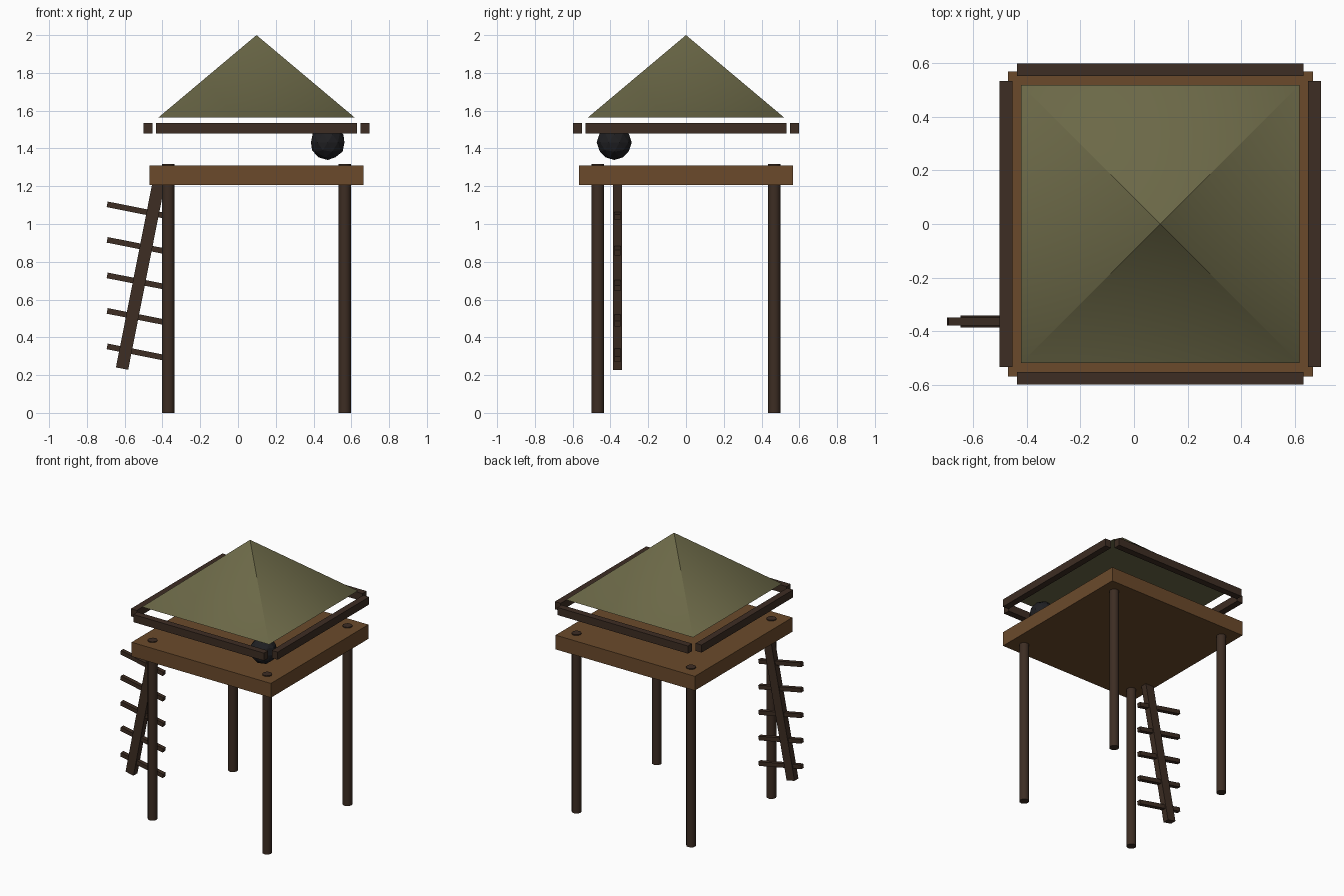
import bpy, bmesh, math
from mathutils import Matrix, Vector

old = bpy.data.objects.get("Cube")
if old:
    bpy.data.objects.remove(old, do_unlink=True)


def material(name, rgb):
    # 8-bit display colour converted to linear
    lin = [((c / 255 + 0.055) / 1.055) ** 2.4 for c in rgb]
    mat = bpy.data.materials.new(name)
    mat.use_nodes = True
    mat.diffuse_color = (*lin, 1)
    mat.node_tree.nodes["Principled BSDF"].inputs["Base Color"].default_value = (*lin, 1)
    return mat


DARK_WOOD = material("dark_wood", (61, 45, 35))
PLANK = material("plank_brown", (107, 74, 43))
THATCH = material("olive_thatch", (107, 104, 71))
IRON = material("black_iron", (31, 31, 34))


def finish(name, bm, mat, smooth=False):
    mesh = bpy.data.meshes.new(name)
    for face in bm.faces:
        face.smooth = smooth
    bm.to_mesh(mesh)
    bm.free()
    mesh.materials.append(mat)
    obj = bpy.data.objects.new(name, mesh)
    bpy.context.collection.objects.link(obj)
    return obj


def box(name, centre, size, mat, tilt=0.0):
    bm = bmesh.new()
    bmesh.ops.create_cube(bm, size=1, matrix=Matrix.Diagonal((*size, 1)))
    obj = finish(name, bm, mat)
    obj.location = centre
    obj.rotation_euler.y = tilt
    return obj


CX = 0.098  # centre of the tower in x

# Platform
box("platform", (CX, 0, 1.258), (1.135, 1.135, 0.105), PLANK)

# Legs, poking just through the deck
for x_name, sx in (("right", -1), ("left", 1)):
    for y_name, sy in (("front", -1), ("back", 1)):
        bm = bmesh.new()
        bmesh.ops.create_cone(bm, cap_ends=True, segments=12, radius1=0.033,
                              radius2=0.033, depth=1.317)
        leg = finish(f"{y_name}_{x_name}_leg", bm, DARK_WOOD, True)
        leg.location = (CX + sx * 0.467, sy * 0.467, 0.6585)
        bpy.ops.object.select_all(action="DESELECT")
        bpy.context.view_layer.objects.active = leg
        leg.select_set(True)
        bpy.ops.object.shade_smooth_by_angle(angle=math.radians(40))

# Railing, four bars
for side, s in (("front", -1), ("back", 1)):
    box(f"{side}_rail", (CX, s * 0.574, 1.508), (1.065, 0.048, 0.056), DARK_WOOD)
for side, s in (("right", -1), ("left", 1)):
    box(f"{side}_rail", (CX + s * 0.574, 0, 1.508), (0.048, 1.065, 0.056), DARK_WOOD)

# Roof: shared eave corners soften the hips, separate peak points keep the tip crisp
bm = bmesh.new()
HALF, EAVE, PEAK = 0.518, 1.565, 2.0
signs = ((-1, -1), (1, -1), (1, 1), (-1, 1))
corners = [bm.verts.new((CX + sx * HALF, sy * HALF, EAVE)) for sx, sy in signs]
for i in range(4):
    bm.faces.new((corners[i], corners[(i + 1) % 4], bm.verts.new((CX, 0, PEAK))))
finish("roof", bm, THATCH, True)
bm = bmesh.new()
bm.faces.new([bm.verts.new((CX + sx * HALF, sy * HALF, EAVE)) for sx, sy in reversed(signs)])
finish("roof_underside", bm, THATCH)

# Hanging ball
bm = bmesh.new()
bmesh.ops.create_icosphere(bm, subdivisions=2, radius=0.093)
ball = finish("lantern_ball", bm, IRON)
ball.location = (0.475, -0.38, 1.432)

# Ladder: one leaning beam with crosswise rungs
TILT = 0.195
box("ladder_beam", (-0.517, -0.363, 0.725), (0.066, 0.046, 1.0), DARK_WOOD, TILT)
for i in range(5):
    box(f"ladder_rung_{i + 1}", (-0.52, -0.363, 0.318 + i * 0.188),
        (0.352, 0.03, 0.03), DARK_WOOD, TILT)
